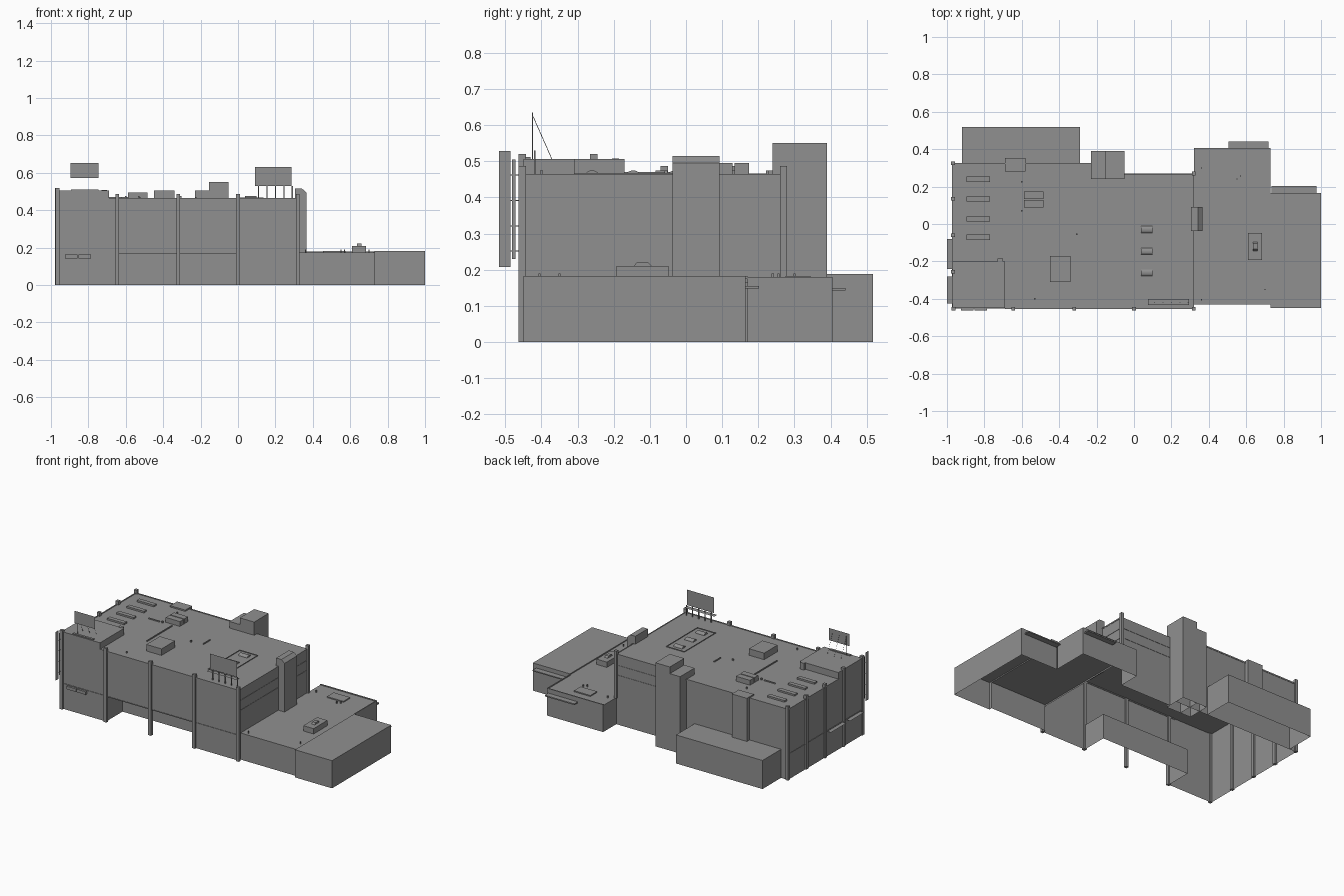
import bpy, bmesh, math

dark = bpy.data.materials.new("dark_grey")
dark.diffuse_color = (0.28, 0.28, 0.28, 1)


def finish(name, bm):
    me = bpy.data.meshes.new(name)
    bm.to_mesh(me)
    bm.free()
    me.materials.append(dark)
    ob = bpy.data.objects.new(name, me)
    bpy.context.collection.objects.link(ob)
    return ob


def prism(name, pts, z0, z1, skip=(), top=True, bottom=False):
    """Walls over a counter-clockwise footprint; wall indices in skip stay open."""
    bm = bmesh.new()
    lo = [bm.verts.new((x, y, z0)) for x, y in pts]
    hi = [bm.verts.new((x, y, z1)) for x, y in pts]
    n = len(pts)
    for i in range(n):
        j = (i + 1) % n
        if i not in skip:
            bm.faces.new((lo[i], lo[j], hi[j], hi[i]))
    if top:
        bm.faces.new(hi)
    if bottom:
        bm.faces.new(lo[::-1])
    return finish(name, bm)


def box(name, x0, x1, y0, y1, z0, z1, bottom=True):
    return prism(name, [(x0, y0), (x1, y0), (x1, y1), (x0, y1)], z0, z1, bottom=bottom)


def extrude(name, pts, offset):
    """Extrude a closed planar profile by an offset."""
    bm = bmesh.new()
    f = bm.faces.new([bm.verts.new(p) for p in pts])
    r = bmesh.ops.extrude_face_region(bm, geom=[f])
    vs = [v for v in r['geom'] if isinstance(v, bmesh.types.BMVert)]
    bmesh.ops.translate(bm, vec=offset, verts=vs)
    bmesh.ops.recalc_face_normals(bm, faces=bm.faces)
    return finish(name, bm)


def sheet(name, corners):
    bm = bmesh.new()
    bm.faces.new([bm.verts.new(c) for c in corners])
    return finish(name, bm)


ROOF, MID = 0.463, 0.165

# Main block: ground floor with a front recess, upper floors, recess ceiling
back = [(0.32, 0.268), (-0.05, 0.268), (-0.05, 0.325), (-0.97, 0.325)]
prism("ground_floor", [(-0.97, -0.45), (-0.645, -0.45), (-0.645, -0.28), (0, -0.28),
                       (0, -0.45), (0.32, -0.45), (0.32, -0.43)] + back, 0, MID,
      skip=(6,), top=False)
prism("upper_floors", [(-0.97, -0.45), (0.32, -0.45)] + back, MID, ROOF)
sheet("recess_ceiling", [(-0.645, -0.45, MID), (-0.645, -0.28, MID), (0, -0.28, MID), (0, -0.45, MID)])
box("corner_penthouse", -0.97, -0.69, -0.45, -0.2, ROOF, 0.506, False)

# Low wings: side wing, end block, rear annex
prism("side_wing", [(0.32, -0.43), (0.73, -0.43), (0.73, 0.17), (0.73, 0.405),
                    (0.32, 0.405), (0.32, 0.268)], 0, 0.175, skip=(1, 5))
prism("end_block", [(0.73, -0.45), (1, -0.45), (1, 0.165), (0.73, 0.165), (0.73, -0.43)],
      0, 0.182, skip=(3,))
sheet("roof_step", [(0.73, -0.43, 0.175), (0.73, 0.17, 0.175), (0.73, 0.17, 0.182), (0.73, -0.43, 0.182)])
prism("rear_annex", [(-0.92, 0.325), (-0.29, 0.325), (-0.29, 0.518), (-0.92, 0.518)],
      0, 0.188, skip=(0,))
box("wing_rear_parapet", 0.32, 0.73, 0.398, 0.405, 0.175, 0.18)
box("wing_side_parapet", 0.724, 0.73, 0.17, 0.405, 0.175, 0.18)
box("wing_canopy", 0.505, 0.72, 0.405, 0.441, 0.142, 0.15)
box("end_canopy", 0.735, 0.975, 0.165, 0.202, 0.148, 0.155)

# Stair towers and shafts
box("stair_tower", -0.155, -0.05, 0.24, 0.39, 0, 0.55, False)
box("stair_tower_low", -0.23, -0.155, 0.24, 0.39, 0, 0.506, False)
box("rear_shaft", -0.69, -0.58, 0.28, 0.352, 0.188, 0.472, False)
extrude("side_duct_tower", [(x, -0.038, z) for x, z in
        ((0.305, 0.175), (0.365, 0.175), (0.365, 0.495), (0.343, 0.515), (0.305, 0.515))], (0, 0.13, 0))


# Pilasters on front and left side
def pillar(x, y, z1):
    box("pilaster", x - 0.01, x + 0.01, y - 0.01, y + 0.01, 0, z1)


for x, h in ((-0.965, 0.52), (-0.645, 0.487), (-0.32, 0.487), (0, 0.487), (0.32, 0.487)):
    pillar(x, -0.453, h)
for y in (-0.255, -0.06, 0.135, 0.325):
    pillar(-0.968, y, 0.52 if y < -0.2 else 0.487)
box("rear_corner_pilaster", 0.31, 0.33, 0.26, 0.28, 0.175, 0.487)

# Floor bands and parapets
box("front_band", -0.97, 0.32, -0.453, -0.45, MID, MID + 0.004)
box("left_band", -0.973, -0.97, -0.45, 0.325, MID, MID + 0.004)
for z in (0.325, 0.39):
    box("side_band", 0.32, 0.322, -0.44, 0.26, z - 0.001, z + 0.001)
    box("rear_band", -0.05, 0.31, 0.268, 0.27, z - 0.001, z + 0.001)
box("front_parapet", -0.69, 0.32, -0.454, -0.447, ROOF - 0.006, ROOF + 0.003)
box("left_parapet", -0.974, -0.967, -0.2, 0.325, ROOF - 0.006, ROOF + 0.003)
box("rear_parapet", -0.97, -0.23, 0.32, 0.327, ROOF - 0.006, ROOF + 0.003)
box("side_parapet", 0.316, 0.322, -0.45, 0.268, ROOF - 0.006, ROOF + 0.002)

# Rooftop boxes
box("roof_hut", -0.45, -0.34, -0.31, -0.17, ROOF, 0.506)
for y in (0.088, 0.134):
    box("air_unit", -0.588, -0.485, y, y + 0.04, ROOF, 0.495)
for y in (0.225, 0.12, 0.013, -0.085):
    box("flat_skylight", -0.895, -0.77, y, y + 0.028, ROOF, 0.474)

# Framed well with rounded skylights
for d in ((0, 0.135, -0.31, -0.306), (0.131, 0.135, -0.31, 0.017), (0, 0.004, -0.31, 0.017), (0, 0.135, 0.013, 0.017)):
    box("skylight_well_rim", *d, ROOF, ROOF + 0.004)
for y in (-0.03, -0.146, -0.26):
    arc = [(0.037, y + 0.018 * math.cos(a * math.pi / 6), ROOF + 0.012 * math.sin(a * math.pi / 6))
           for a in range(7)]
    extrude("rounded_skylight", arc, (0.063, 0, 0))

# Roof pipes and vents
for d in ((-0.528, -0.522, -0.2, 0.065), (-0.7, -0.62, 0.068, 0.074), (-0.228, -0.222, -0.04, 0.03)):
    box("roof_pipe", *d, ROOF, ROOF + 0.007)
for x, y in ((-0.6, 0.225), (-0.6, 0.072), (-0.305, -0.055), (-0.53, -0.4)):
    box("roof_vent", x - 0.004, x + 0.004, y - 0.004, y + 0.004, ROOF, ROOF + 0.012)
box("penthouse_vent", -0.73, -0.7, -0.205, -0.185, ROOF, 0.508)

# Wing roof equipment
box("wing_hut", 0.61, 0.685, -0.192, -0.048, 0.175, 0.21)
extrude("wing_hut_cap", [(0.637, y, z) for y, z in
        ((-0.145, 0.21), (-0.095, 0.21), (-0.105, 0.221), (-0.135, 0.221))], (0.023, 0, 0))
box("wing_hatch", 0.455, 0.575, 0.275, 0.345, 0.175, 0.182)
for x, y in ((0.36, 0.3), (0.55, 0.24), (0.57, 0.256), (0.36, -0.405), (0.7, -0.35)):
    box("wing_vent", x - 0.003, x + 0.003, y - 0.003, y + 0.003, 0.175, 0.19)

# Large billboard on posts with walkway
sheet("billboard", [(0.09, -0.42, 0.53), (0.285, -0.42, 0.53), (0.285, -0.42, 0.632), (0.09, -0.42, 0.632)])
sheet("billboard_walkway", [(0.075, -0.432, 0.517), (0.295, -0.432, 0.517),
                            (0.295, -0.402, 0.517), (0.075, -0.402, 0.517)])
for i in range(5):
    x = 0.11 + i * 0.045
    box("billboard_post", x - 0.003, x + 0.003, -0.421, -0.417, ROOF, 0.53)

# Small billboard on thin braces
sheet("small_billboard", [(-0.895, -0.425, 0.573), (-0.745, -0.425, 0.573),
                          (-0.745, -0.425, 0.653), (-0.895, -0.425, 0.653)])
box("small_billboard_base", -0.893, -0.745, -0.445, -0.43, 0.506, 0.512)
for x in (-0.87, -0.82, -0.77):
    sheet("billboard_stay", [(x, -0.426, 0.506), (x, -0.424, 0.506), (x, -0.424, 0.635), (x, -0.426, 0.635)])
    sheet("billboard_brace", [(x, -0.372, 0.506), (x, -0.37, 0.506), (x, -0.422, 0.624), (x, -0.424, 0.624)])

# Blade sign off the front-left corner
for y0, y1, z0, z1 in ((-0.517, -0.486, 0.208, 0.528), (-0.482, -0.472, 0.23, 0.505)):
    sheet("blade_sign", [(-0.968, y0, z0), (-0.968, y1, z0), (-0.968, y1, z1), (-0.968, y0, z1)])
for z in (0.25, 0.32, 0.39, 0.46):
    sheet("blade_sign_arm", [(-0.968, -0.49, z), (-0.968, -0.45, z), (-0.968, -0.45, z + 0.003), (-0.968, -0.49, z + 0.003)])

# Flat sign panels on the front, thin awnings on the left
for x0, x1 in ((-0.925, -0.857), (-0.853, -0.785)):
    box("front_panel", x0, x1, -0.463, -0.45, 0.143, 0.163)
for y0, y1 in ((-0.24, -0.08), (-0.425, -0.28)):
    sheet("left_awning", [(-1, y0, MID), (-0.97, y0, MID), (-0.97, y1, MID), (-1, y1, MID)])
